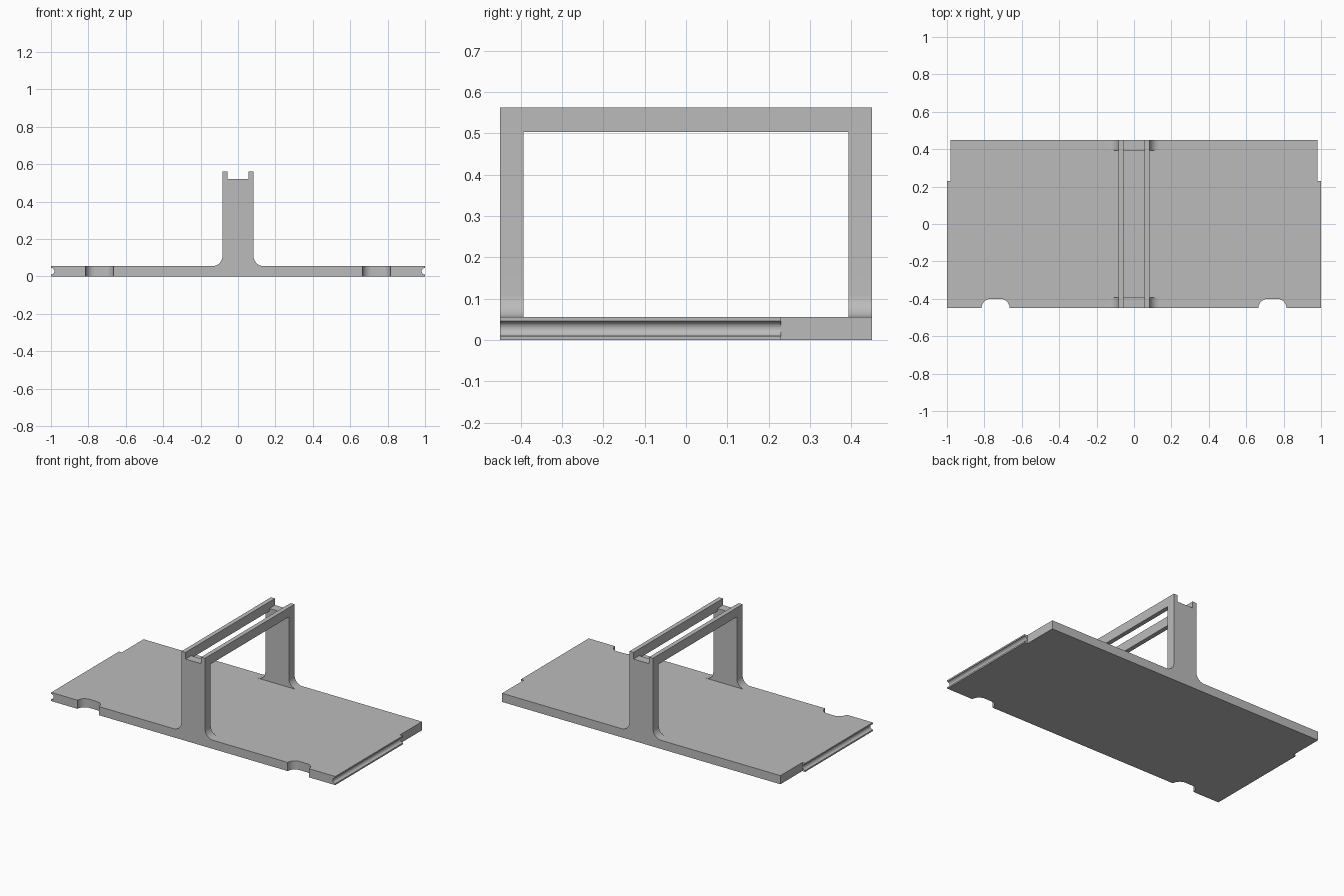
import bpy, bmesh, math

cube = bpy.data.objects.get("Cube")
if cube:
    bpy.data.objects.remove(cube, do_unlink=True)

HALF_Y, THICK = 0.45, 0.055      # base plate
LEG_X, LEG_Y = 0.083, 0.057      # leg half width and depth
LEG_TOP, TOP = 0.52, 0.562
FILLET, GROOVE = 0.055, 0.018

grey = bpy.data.materials.new("plain grey")
grey.use_nodes = True
colour = (0.5, 0.5, 0.5, 1)
grey.diffuse_color = colour
grey.node_tree.nodes["Principled BSDF"].inputs["Base Color"].default_value = colour


def arc(cx, cy, r, start, end, steps=10):
    angles = [math.radians(start + (end - start) * i / steps) for i in range(steps + 1)]
    return [(cx + r * math.cos(a), cy + r * math.sin(a)) for a in angles]


def prism(name, profile, axis, lo, hi):
    """Extrude a closed 2D profile from lo to hi along y (xz profile) or z (xy profile)."""
    place = (lambda u, v, d: (u, d, v)) if axis == "y" else (lambda u, v, d: (u, v, d))
    bm = bmesh.new()
    face = bm.faces.new([bm.verts.new(place(u, v, lo)) for u, v in profile])
    moved = bmesh.ops.extrude_face_region(bm, geom=[face])["geom"]
    bmesh.ops.translate(bm, vec=place(0, 0, hi - lo),
                        verts=[g for g in moved if isinstance(g, bmesh.types.BMVert)])
    bmesh.ops.recalc_face_normals(bm, faces=bm.faces)
    mesh = bpy.data.meshes.new(name)
    bm.to_mesh(mesh)
    bm.free()
    mesh.materials.append(grey)
    obj = bpy.data.objects.new(name, mesh)
    bpy.context.collection.objects.link(obj)
    return obj


def mirrored(half):
    """Complete a right-hand outline with its mirror image."""
    return half + [(-u, v) for u, v in reversed(half)]


# Base plate with two rounded front notches and a step near the back corners
notch = arc(0.715, -HALF_Y, 0.05, 180, 90) + arc(0.765, -HALF_Y, 0.05, 90, 0)
outline = mirrored(notch + [(1, -HALF_Y), (1, 0.23), (0.98, 0.23), (0.98, HALF_Y)])
plate = prism("base_plate", outline, "z", 0, THICK)

# Round grooves along the side edges
for side, word in ((1, "left"), (-1, "right")):
    cutter = prism(word + "_groove_cutter",
                   arc(side, THICK / 2, GROOVE, 0, 360, 32)[:-1], "y", -0.5, 0.24)
    cutter.hide_render = True
    cutter.hide_set(True)
    cut = plate.modifiers.new(word + " groove", "BOOLEAN")
    cut.operation, cut.solver, cut.object = "DIFFERENCE", "EXACT", cutter

# Front and back legs, flared into the plate
leg_outline = mirrored(arc(LEG_X + FILLET, THICK + FILLET, FILLET, 270, 180)
                       + [(LEG_X, LEG_TOP)])
parts = [plate,
         prism("front_leg", leg_outline, "y", -HALF_Y, LEG_Y - HALF_Y),
         prism("back_leg", leg_outline, "y", HALF_Y - LEG_Y, HALF_Y)]

# Twin rails joining the leg tops
for side, word in ((1, "left"), (-1, "right")):
    inner, outer = side * 0.055, side * LEG_X
    parts.append(prism(word + "_rail", [(inner, 0.503), (outer, 0.503), (outer, TOP), (inner, TOP)],
                       "y", -HALF_Y, HALF_Y))

bpy.ops.object.select_all(action="DESELECT")
for part in parts:
    part.select_set(True)
bpy.context.view_layer.objects.active = plate
bpy.ops.object.shade_smooth_by_angle(angle=math.radians(30))
